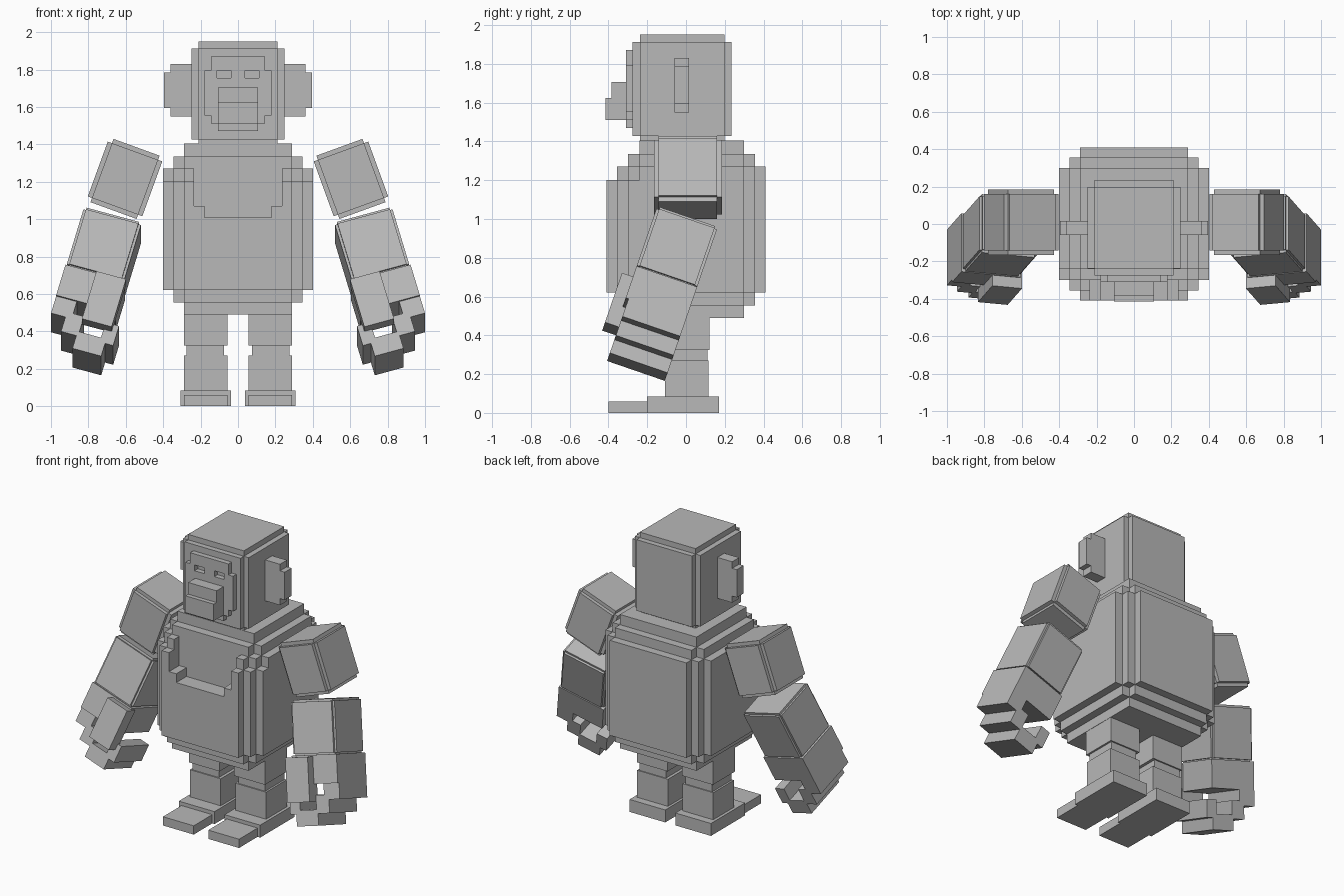
import bpy, bmesh, math
from mathutils import Matrix, Vector

if "Cube" in bpy.data.objects:
    bpy.data.objects.remove(bpy.data.objects["Cube"])

fur = bpy.data.materials.new("plain grey")
fur.diffuse_color = (0.48, 0.48, 0.48, 1)
fur.use_nodes = True
fur.node_tree.nodes["Principled BSDF"].inputs["Base Color"].default_value = fur.diffuse_color


def build(name, boxes, matrix=None, mirror=False):
    """One object from boxes (x0, x1, y0, y1, z0, z1), optionally placed and mirrored in x."""
    bm = bmesh.new()
    for x0, x1, y0, y1, z0, z1 in boxes:
        m = Matrix.Translation(((x0 + x1) / 2, (y0 + y1) / 2, (z0 + z1) / 2))
        m = m @ Matrix.Diagonal((x1 - x0, y1 - y0, z1 - z0, 1))
        bmesh.ops.create_cube(bm, size=1, matrix=m)
    if matrix:
        bm.transform(matrix)
    if mirror:
        bm.transform(Matrix.Diagonal((-1, 1, 1, 1)))
        bmesh.ops.reverse_faces(bm, faces=bm.faces[:])
    mesh = bpy.data.meshes.new(name)
    bm.to_mesh(mesh)
    bm.free()
    mesh.materials.append(fur)
    bpy.context.collection.objects.link(bpy.data.objects.new(name, mesh))


def stepped(x0, x1, y0, y1, z0, z1, s):
    """Block with all its edges notched by s."""
    return [(x0, x1, y0 + s, y1 - s, z0 + s, z1 - s),
            (x0 + s, x1 - s, y0, y1, z0 + s, z1 - s),
            (x0 + s, x1 - s, y0 + s, y1 - s, z0, z1)]


# Head, with the top and bottom caps
build("head", stepped(-.248, .248, -.275, .235, 1.39, 1.95, .037))

# Face plate with gaps for the eyes
F = (-.31, -.26)
build("face_plate", [
    (-.145, .145, *F, 1.795, 1.87),
    (-.18, -.112, *F, 1.755, 1.795), (-.038, .038, *F, 1.755, 1.795), (.112, .18, *F, 1.755, 1.795),
    (-.18, .18, *F, 1.555, 1.755),
    (-.145, .145, *F, 1.51, 1.555), (-.107, .107, *F, 1.47, 1.51)])
build("muzzle", [(-.107, .107, -.385, -.30, 1.51, 1.705)])
build("lower_lip", [(-.107, .107, -.415, -.38, 1.51, 1.625)])

# Torso: stepped ball, with the front of the shoulders one step lower
X = (.40, .345, .29)
Y = (.41, .355, .30)
BACK_TOP = (1.405, 1.335, 1.27)
FRONT_TOP = (1.335, 1.27, 1.20)
BOTTOM = (.49, .555, .62)
SPLIT = -.24
back, front = [], []
for i in range(3):
    for j in range(3):
        k = 4 - i - j
        if k > 2:
            continue
        x, y, b = X[i], Y[j], BOTTOM[k]
        back.append((-x, x, SPLIT, y, b, BACK_TOP[k]))
        if j == 2:
            front.append((-x, x, -y, SPLIT, b, FRONT_TOP[k]))
        else:
            # Chest recess between two raised rims
            t = FRONT_TOP[k]
            front.append((-x, x, -y, SPLIT, b, 1.01))
            front += [(-x, -.235, -y, SPLIT, 1.01, t), (.235, x, -y, SPLIT, 1.01, t),
                      (-.235, -.18, -y, SPLIT, 1.01, 1.07), (.18, .235, -y, SPLIT, 1.01, 1.07)]
build("torso_back", back)
build("torso_front", front)

# Arm placement: forearm tilts outward, then forward
upper = Matrix.Translation((.604, .01, 1.215)) @ Matrix.Rotation(math.radians(-20), 4, 'Y')
lower = (Matrix.Translation((.717, -.06, .815)) @ Matrix.Rotation(math.radians(-19), 4, 'X')
         @ Matrix.Rotation(math.radians(-16), 4, 'Y'))

for side, flip in (("right", False), ("left", True)):
    build(side + "_ear", [(.24, .36, -.06, .015, 1.55, 1.83),
                          (.36, .395, -.06, .015, 1.595, 1.785)], mirror=flip)
    build(side + "_upper_arm", stepped(-.155, .155, -.175, .175, -.18, .18, .024), upper, flip)
    build(side + "_forearm", stepped(-.16, .16, -.165, .165, -.175, .175, .014), lower, flip)

    # Hand: palm, stepped knuckles and fingers hooking towards the body
    V = (-.15, .165)
    build(side + "_hand", [
        (-.165, .165, -.165, .165, -.35, -.17),
        (.05, .165, *V, -.45, -.35),
        (-.01, .085, *V, -.535, -.42),
        (-.16, 0, *V, -.61, -.51),
        (-.205, -.13, *V, -.535, -.42)], lower, flip)
    build(side + "_thumb", [(-.175, -.01, -.225, -.13, -.46, -.18)], lower, flip)

    # Legs and flat feet
    build(side + "_thigh", [(.055, .288, -.12, .12, .325, .52)], mirror=flip)
    build(side + "_knee", [(.075, .275, -.10, .11, .265, .33)], mirror=flip)
    build(side + "_shin", [(.055, .288, -.108, .117, .08, .27)], mirror=flip)
    build(side + "_foot", [(.038, .308, -.20, .17, 0, .085)], mirror=flip)
    build(side + "_toes", [(.055, .288, -.40, -.19, 0, .06)], mirror=flip)
